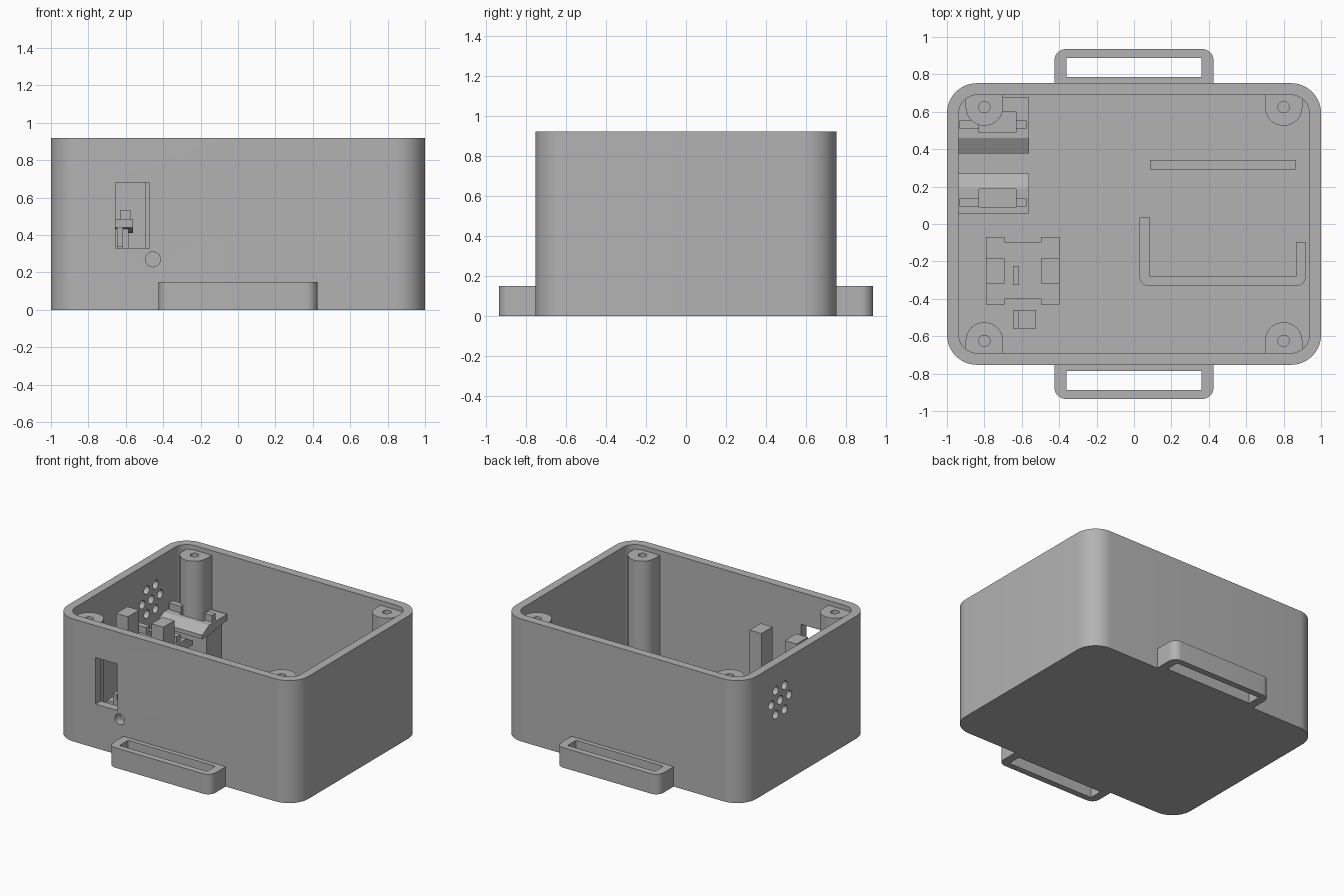
import bpy, bmesh, math
from mathutils import Matrix, Vector

cube = bpy.data.objects.get("Cube")
if cube:
    bpy.data.objects.remove(cube, do_unlink=True)

grey = bpy.data.materials.new("plain_grey")
grey.use_nodes = True
COLOUR = (0.45, 0.45, 0.45, 1)
grey.diffuse_color = COLOUR
grey.node_tree.nodes["Principled BSDF"].inputs["Base Color"].default_value = COLOUR


def finish(bm, name):
    bmesh.ops.recalc_face_normals(bm, faces=bm.faces)
    mesh = bpy.data.meshes.new(name)
    bm.to_mesh(mesh)
    bm.free()
    mesh.materials.append(grey)
    ob = bpy.data.objects.new(name, mesh)
    bpy.context.collection.objects.link(ob)
    return ob


def box(name, x, y, z, radius=0):
    """Block from (min, max) ranges, with optional rounded upright edges."""
    bm = bmesh.new()
    bmesh.ops.create_cube(bm, size=1)
    for v in bm.verts:
        v.co = Vector([r[0] if c < 0 else r[1] for c, r in zip(v.co, (x, y, z))])
    if radius:
        upright = [e for e in bm.edges
                   if abs(e.verts[0].co.z - e.verts[1].co.z) > 0.001]
        bmesh.ops.bevel(bm, geom=upright, offset=radius, segments=10,
                        profile=0.5, affect='EDGES')
    return finish(bm, name)


def cylinder(name, centre, radius, depth, axis='Z'):
    bm = bmesh.new()
    turn = {'X': Matrix.Rotation(math.pi / 2, 4, 'Y'),
            'Y': Matrix.Rotation(math.pi / 2, 4, 'X'), 'Z': Matrix()}[axis]
    bmesh.ops.create_cone(bm, cap_ends=True, segments=32, radius1=radius,
                          radius2=radius, depth=depth,
                          matrix=Matrix.Translation(centre) @ turn)
    return finish(bm, name)


def extrude_x(name, profile, x):
    """Prism along x from a (y, z) outline."""
    bm = bmesh.new()
    face = bm.faces.new([bm.verts.new((x[0], y, z)) for y, z in profile])
    out = bmesh.ops.extrude_face_region(bm, geom=[face])
    for v in out["geom"]:
        if isinstance(v, bmesh.types.BMVert):
            v.co.x = x[1]
    return finish(bm, name)


def combine(target, other, operation='DIFFERENCE'):
    mod = target.modifiers.new("boolean", 'BOOLEAN')
    mod.operation, mod.solver, mod.object = operation, 'EXACT', other
    bpy.ops.object.select_all(action='DESELECT')
    bpy.context.view_layer.objects.active = target
    target.select_set(True)
    bpy.ops.object.modifier_apply(modifier=mod.name)
    bpy.data.objects.remove(other, do_unlink=True)


def smooth(ob):
    bpy.ops.object.select_all(action='DESELECT')
    bpy.context.view_layer.objects.active = ob
    ob.select_set(True)
    bpy.ops.object.shade_smooth_by_angle(angle=math.radians(30))


FLOOR, TOP = 0.06, 0.92

# Case shell with rounded corners
case = box("case", (-1, 1), (-0.753, 0.753), (0, TOP), 0.16)
combine(case, box("cavity", (-0.938, 0.938), (-0.69, 0.69), (FLOOR, 1.2), 0.1))

# Front window and round port
combine(case, box("window", (-0.655, -0.473), (-0.9, -0.6), (0.33, 0.68)))
combine(case, cylinder("port", (-0.455, -0.75, 0.27), 0.04, 0.3, 'Y'))

# Vent pattern in the side wall: one centre hole and a ring of six
vents = [(0, 0)] + [(0.105 * math.cos(k * math.pi / 3), 0.105 * math.sin(k * math.pi / 3))
                    for k in range(6)]
for dy, dz in vents:
    combine(case, cylinder("vent", (-0.97, 0.31 + dy, 0.635 + dz), 0.032, 0.2, 'X'))

# Screw posts, joined to the long walls
for sx in (-1, 1):
    for sy in (-1, 1):
        px, py = 0.8 * sx, 0.625 * sy
        post = cylinder("screw_post", (px, py, (0.03 + 0.885) / 2), 0.1, 0.855)
        ends = sorted((py, 0.71 * sy))
        combine(post, box("rib", (px - 0.1, px + 0.1), ends, (0.03, 0.885)), 'UNION')
        combine(post, cylinder("bore", (px, py, 0.8), 0.03, 0.6))
        combine(case, post, 'UNION')
smooth(case)

# Strap loops at front and back
for sy, name in ((-1, "front_strap_loop"), (1, "back_strap_loop")):
    loop = box(name, (-0.425, 0.425), sorted((0.66 * sy, 0.935 * sy)), (0, 0.15), 0.06)
    combine(loop, box("slot", (-0.362, 0.362), sorted((0.787 * sy, 0.888 * sy)), (-0.1, 0.3)))
    # trim the part inside the wall
    combine(loop, box("trim", (-0.6, 0.6), sorted((0.5 * sy, 0.745 * sy)), (-0.1, 0.3)))
    smooth(loop)

# Battery tray: rounded frame with openings at two corners
tray = box("battery_tray", (0.03, 0.917), (-0.332, 0.342), (FLOOR, 0.2), 0.05)
combine(tray, box("tray_inside", (0.085, 0.865), (-0.28, 0.292), (0, 0.4)))
combine(tray, box("left_gap", (0, 0.085), (0.035, 0.5), (0, 0.4)))
combine(tray, box("right_gap", (0.863, 1), (-0.095, 0.5), (0, 0.4)))
smooth(tray)
pad = box("battery_pad", (0.085, 0.917), (-0.28, 0.342), (FLOOR, 0.068), 0.05)
smooth(pad)

# Sensor brackets: table with a sloped inner edge, a leg, an opening and two stops
HIGH, LOW = 0.485, 0.44
for name, outer, slope, inner, hole, stop in (
        ("front", 0.055, 0.19, 0.27, (0.09, 0.187), (0.093, 0.136)),
        ("back", 0.675, 0.46, 0.378, (0.49, 0.6), (0.51, 0.553))):
    table = extrude_x(name + "_bracket_table",
                      [(outer, LOW), (outer, HIGH), (slope, HIGH),
                       (inner, LOW), (inner, LOW - 0.03), (slope, LOW - 0.03)],
                      (-0.94, -0.562))
    leg = box("leg", (-0.94, -0.585),
              sorted((outer + (0.03 if outer < inner else -0.03), slope)), (FLOOR, LOW + 0.01))
    combine(table, leg, 'UNION')
    combine(table, box("opening", (-0.83, -0.632), hole, (0.2, 0.7)))
    for i, x in enumerate(((-0.932, -0.83), (-0.632, -0.575))):
        box(f"{name}_bracket_stop_{i + 1}", x, stop, (HIGH, 0.535))

# Board holder: platform, edge tabs and two tall pillars
box("board_platform", (-0.79, -0.398), (-0.402, -0.095), (FLOOR, 0.2))
for side, x in (("right", (-0.79, -0.692)), ("left", (-0.497, -0.398))):
    box(side + "_board_pillar", x, (-0.318, -0.185), (0.2, 0.81))
    box(side + "_front_tab", x, (-0.43, -0.402), (FLOOR, 0.2))
    box(side + "_back_tab", x, (-0.095, -0.07), (FLOOR, 0.2))
box("board_fin", (-0.647, -0.614), (-0.325, -0.225), (0.2, 0.44))

# Small stepped rest behind the window
box("window_rest_high", (-0.647, -0.614), (-0.56, -0.46), (FLOOR, 0.34))
box("window_rest_low", (-0.614, -0.525), (-0.56, -0.46), (FLOOR, 0.3))
